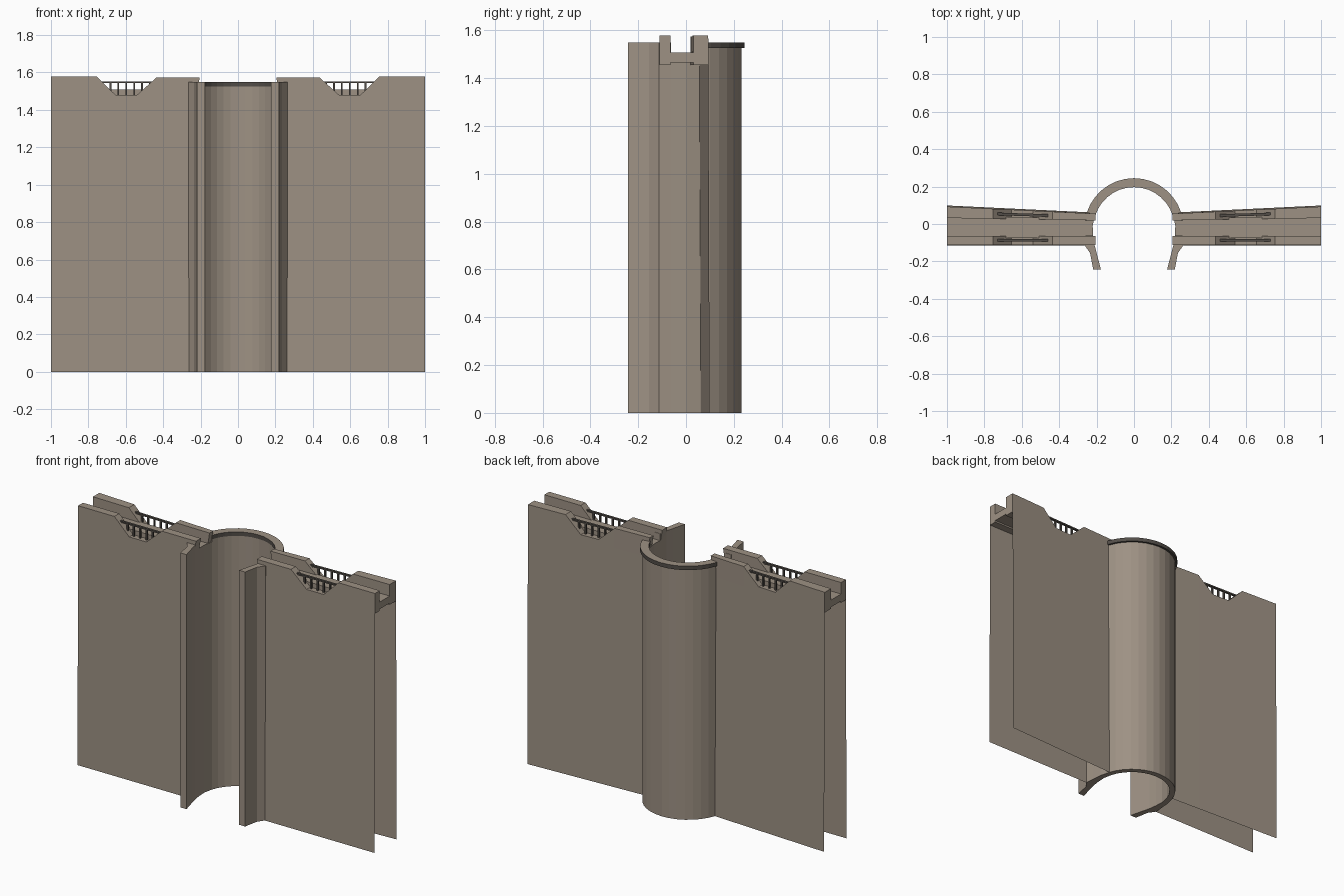
import bpy, bmesh, math

if "Cube" in bpy.data.objects:
    bpy.data.objects.remove(bpy.data.objects["Cube"])


def material(name, rgb):
    m = bpy.data.materials.new(name)
    m.diffuse_color = (*rgb, 1)
    m.use_nodes = True
    m.node_tree.nodes["Principled BSDF"].inputs["Base Color"].default_value = m.diffuse_color
    return m


STONE = material("tan stone", (0.34, 0.285, 0.23))
DARK = material("dark iron", (0.085, 0.075, 0.065))


def make(name, bm, *mats):
    bmesh.ops.recalc_face_normals(bm, faces=bm.faces)
    me = bpy.data.meshes.new(name)
    bm.to_mesh(me)
    bm.free()
    for m in mats:
        me.materials.append(m)
    ob = bpy.data.objects.new(name, me)
    bpy.context.collection.objects.link(ob)
    return ob


def mirror(ob):
    ob.modifiers.new("mirror", 'MIRROR').use_axis[0] = True


def curved_wall(name, outer, inner, z0, z1, dark_sides=False):
    """Solid wall between two plan curves."""
    bm = bmesh.new()
    rings = [[bm.verts.new((*p[i], z)) for i in range(len(outer))]
             for p, z in ((outer, z0), (outer, z1), (inner, z1), (inner, z0))]
    for k in range(4):
        a, b = rings[k], rings[(k + 1) % 4]
        for i in range(len(outer) - 1):
            f = bm.faces.new((a[i], a[i + 1], b[i + 1], b[i]))
            if dark_sides and k != 1:
                f.material_index = 1
    for i in (0, -1):
        bm.faces.new([r[i] for r in rings])
    return make(name, bm, STONE, DARK)


def arc(r, a0, a1, n):
    angles = [math.radians(a0 + (a1 - a0) * i / n) for i in range(n + 1)]
    return [(r * math.cos(a), r * math.sin(a) - 0.02) for a in angles]


# Round tower back with its projecting rim
curved_wall("tower_back", arc(0.253, 18, 162, 14), arc(0.22, 18, 162, 14), 0, 1.528)
curved_wall("tower_rim", arc(0.265, 18, 162, 14), arc(0.217, 18, 162, 14), 1.526, 1.55, True)

# Lower tower sides where the walkway enters, and the front legs
outer_side = [arc(0.253, 18, 162, 14)[0], (0.255, 0.0), (0.26, -0.062)]
inner_side = [arc(0.22, 18, 162, 14)[0], (0.221, -0.01), (0.218, -0.062)]
mirror(curved_wall("tower_side", outer_side, inner_side, 0, 1.508))
outer_leg = [(0.26, -0.062), (0.265, -0.112), (0.235, -0.155), (0.218, -0.243)]
inner_leg = [(0.218, -0.062), (0.211, -0.112), (0.2, -0.155), (0.177, -0.243)]
mirror(curved_wall("tower_leg", outer_leg, inner_leg, 0, 1.55))


# Outer and inner faces of the two wall leaves, as y at a given x and z
def front_out(x, z):
    return -0.116 + 0.005 * z / 1.58


def front_in(x, z):
    return -0.064


def back_out(x, z):
    return 0.063 + 0.036 * (x - 0.25) / 0.75 - 0.006 * z / 1.58


def back_in(x, z):
    return 0.02 + 0.012 * (x - 0.25) / 0.75


TOP, UNDER = 1.578, 1.455
PROFILE = [(0.205, TOP - 0.004), (0.435, TOP - 0.004), (0.54, 1.48),
           (0.655, 1.48), (0.755, TOP), (1.0, TOP)]


def wall_leaf(name, out, inn):
    """Thin wall sheet with a thick notched parapet on top."""
    bm = bmesh.new()

    def v(x, z, side):
        return bm.verts.new((x, side(x, z), z))
    ot = [v(x, z, out) for x, z in PROFILE]
    it = [v(x, z, inn) for x, z in PROFILE]
    om = [v(x, UNDER, out) for x, z in PROFILE]
    im = [v(x, UNDER, inn) for x, z in PROFILE]
    ob = [v(max(x, 0.225), 0, out) for x, z in PROFILE]
    om[0].co.x = im[0].co.x = 0.225
    for a, b in ((ot, it), (ot, om), (it, im), (im, om), (om, ob)):
        for i in range(len(PROFILE) - 1):
            bm.faces.new((a[i], a[i + 1], b[i + 1], b[i]))
    for i in (0, -1):
        bm.faces.new((ot[i], it[i], im[i], om[i]))
    mirror(make(name, bm, STONE))


wall_leaf("front_wall", front_out, front_in)
wall_leaf("back_wall", back_out, back_in)

# Walkway slab between the parapets
bm = bmesh.new()
corners = [(x, side(x, 1.5) + off, z) for x in (0.225, 1.0) for z in (1.465, 1.508)
           for side, off in ((front_in, -0.01), (back_in, 0.01))]
for c in corners:
    bm.verts.new(c)
bmesh.ops.convex_hull(bm, input=bm.verts)
bmesh.ops.dissolve_limit(bm, angle_limit=0.01, verts=bm.verts, edges=bm.edges)
mirror(make("walkway", bm, STONE))


# Railings in the parapet notches
def bar(bm, p0, p1, y, wy):
    r = bmesh.ops.create_cube(bm, size=1)
    for v in r["verts"]:
        v.co.x = p1[0] if v.co.x > 0 else p0[0]
        v.co.z = p1[1] if v.co.z > 0 else p0[1]
        v.co.y = y(v.co.x) + (wy if v.co.y > 0 else -wy)


def railing(name, y):
    bm = bmesh.new()
    bar(bm, (0.455, 1.543), (0.74, 1.552), y, 0.007)
    for i in range(7):
        x = 0.47 + i * 0.0425
        low = 1.48 + 0.93 * max(0, 0.54 - x, x - 0.655)
        bar(bm, (x - 0.005, low - 0.006), (x + 0.005, 1.545), y, 0.005)
    mirror(make(name, bm, DARK))


railing("front_railing", lambda x: (front_out(x, 1.55) + front_in(x, 1.55)) / 2)
railing("back_railing", lambda x: (back_out(x, 1.55) + back_in(x, 1.55)) / 2)
